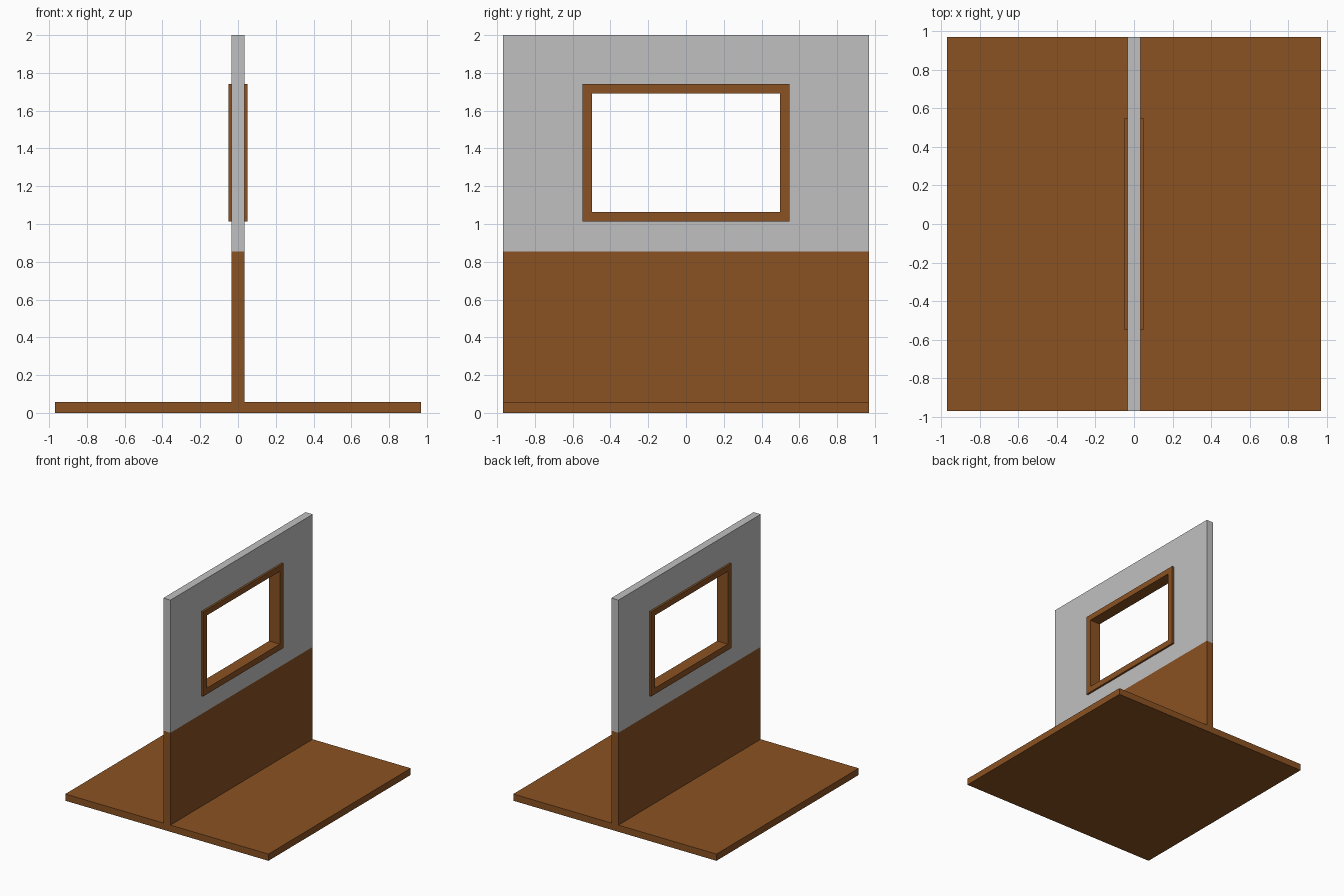
import bpy, bmesh

if "Cube" in bpy.data.objects:
    bpy.data.objects.remove(bpy.data.objects["Cube"])


def material(name, rgb):
    m = bpy.data.materials.new(name)
    m.diffuse_color = (*rgb, 1)
    m.use_nodes = True
    m.node_tree.nodes["Principled BSDF"].inputs["Base Color"].default_value = m.diffuse_color
    return m


brown = material("brown wood", (0.254, 0.084, 0.016))
grey = material("light grey plaster", (0.527, 0.527, 0.527))


def finish(name, bm, mats):
    bmesh.ops.recalc_face_normals(bm, faces=bm.faces)
    me = bpy.data.meshes.new(name)
    bm.to_mesh(me)
    bm.free()
    for m in mats:
        me.materials.append(m)
    ob = bpy.data.objects.new(name, me)
    bpy.context.collection.objects.link(ob)
    return ob


def ring(outer, inner, half_x):
    """Rectangular slab with a rectangular hole; rects are (half_y, z0, z1)."""
    bm = bmesh.new()

    def loop(rect, x):
        h, z0, z1 = rect
        return [bm.verts.new((x, y, z)) for y, z in ((-h, z0), (h, z0), (h, z1), (-h, z1))]

    loops = [loop(outer, -half_x), loop(outer, half_x), loop(inner, half_x), loop(inner, -half_x)]
    for a, b in zip(loops, loops[1:] + loops[:1]):
        for i in range(4):
            j = (i + 1) % 4
            bm.faces.new((a[i], a[j], b[j], b[i]))
    return bm


# Floor slab
bm = bmesh.new()
bmesh.ops.create_cube(bm, size=1)
bmesh.ops.scale(bm, vec=(1.94, 1.94, 0.058), verts=bm.verts)
bmesh.ops.translate(bm, vec=(0, 0, 0.029), verts=bm.verts)
finish("floor", bm, [brown])

# Wall with window opening: brown below the dado line, grey above
opening = (0.548, 1.012, 1.742)
dado = 0.855
bm = ring((0.97, 0.058, 2.0), opening, 0.034)
bmesh.ops.bisect_plane(bm, geom=bm.verts[:] + bm.edges[:] + bm.faces[:],
                       plane_co=(0, 0, dado), plane_no=(0, 0, 1))
for f in bm.faces:
    f.material_index = 0 if f.calc_center_median().z < dado else 1
finish("wall", bm, [brown, grey])

# Window frame, slightly proud of the wall on both sides
finish("window_frame", ring(opening, (0.497, 1.064, 1.692), 0.051), [brown])
